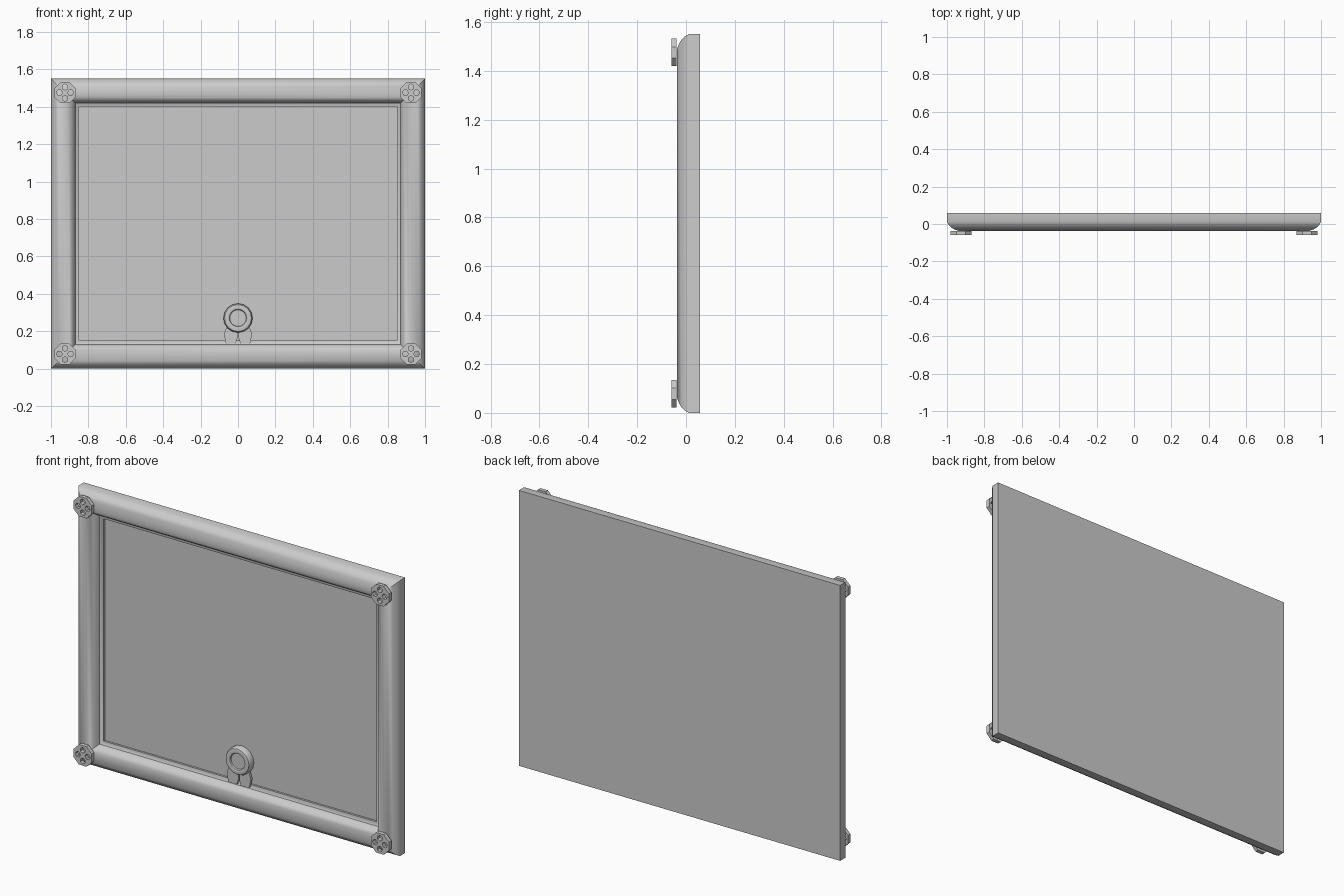
import bpy, bmesh, math

if "Cube" in bpy.data.objects:
    bpy.data.objects.remove(bpy.data.objects["Cube"])

W, H = 2.0, 1.55
grey = bpy.data.materials.new("grey")
grey.diffuse_color = (0.6, 0.6, 0.6, 1)
grey.use_nodes = True
grey.node_tree.nodes["Principled BSDF"].inputs["Base Color"].default_value = grey.diffuse_color


def finish(ob, angle=40):
    ob.data.materials.clear()
    ob.data.materials.append(grey)
    bpy.ops.object.select_all(action='DESELECT')
    ob.select_set(True)
    bpy.context.view_layer.objects.active = ob
    bpy.ops.object.shade_smooth_by_angle(angle=math.radians(angle))


def mesh_object(name, bm, angle=40):
    bmesh.ops.recalc_face_normals(bm, faces=bm.faces)
    me = bpy.data.meshes.new(name)
    bm.to_mesh(me)
    bm.free()
    ob = bpy.data.objects.new(name, me)
    bpy.context.collection.objects.link(ob)
    finish(ob, angle)
    return ob


def plate(name, outlines, depth, loc):
    """Filled flat outlines in x/z (inner ones are holes), thickened along y."""
    cu = bpy.data.curves.new(name, 'CURVE')
    cu.dimensions = '2D'
    cu.fill_mode = 'BOTH'
    cu.extrude = depth / 2
    for pts in outlines:
        s = cu.splines.new('POLY')
        s.points.add(len(pts) - 1)
        for p, (x, z) in zip(s.points, pts):
            p.co = (x, z, 0, 1)
        s.use_cyclic_u = True
    ob = bpy.data.objects.new(name, cu)
    bpy.context.collection.objects.link(ob)
    ob.location = loc
    ob.rotation_euler = (math.pi / 2, 0, 0)
    bpy.ops.object.select_all(action='DESELECT')
    ob.select_set(True)
    bpy.context.view_layer.objects.active = ob
    bpy.ops.object.convert(target='MESH')
    ob = bpy.context.view_layer.objects.active
    finish(ob, 30)
    return ob


def ngon(r, n, cx=0, cz=0, turn=0):
    return [(cx + r * math.cos(turn + i * math.tau / n),
             cz + r * math.sin(turn + i * math.tau / n)) for i in range(n)]


# Moulded frame: profile (inset, y) swept round the mitred rectangle
profile = [(0, 0.058), (0, 0.012), (0.009, -0.004), (0.022, -0.018), (0.04, -0.029),
           (0.06, -0.036), (0.082, -0.037), (0.10, -0.031), (0.115, -0.019),
           (0.125, -0.004), (0.130, 0.012), (0.138, 0.017), (0.150, 0.019), (0.150, 0.030)]
bm = bmesh.new()
rings = []
for d, y in profile:
    x = W / 2 - d
    rings.append([bm.verts.new(c) for c in
                  ((-x, y, d), (x, y, d), (x, y, H - d), (-x, y, H - d))])
for a, b in zip(rings, rings[1:]):
    for i in range(4):
        j = (i + 1) % 4
        bm.faces.new((a[i], a[j], b[j], b[i]))
bm.faces.new(rings[0])      # flat back
bm.faces.new(rings[-1])     # recessed panel
mesh_object("frame_and_panel", bm)

# Pierced corner medallions
for sx in (-1, 1):
    for z in (0.078, H - 0.075):
        holes = [ngon(0.016, 6, 0.03 * math.cos(a), 0.03 * math.sin(a), a)
                 for a in (i * math.pi / 2 for i in range(4))]
        plate("corner_medallion", [ngon(0.061, 8, turn=math.pi / 8)] + holes,
              0.022, (sx * 0.925, -0.049, z))

# Round seal: turned profile (radius, y)
seal = [(0.078, 0.03), (0.078, 0.004), (0.072, -0.006), (0.058, -0.010),
        (0.047, -0.006), (0.044, 0.002)]
N = 16
bm = bmesh.new()
rings = [[bm.verts.new((x, y, z + 0.27)) for x, z in ngon(r, N)] for r, y in seal]
for a, b in zip(rings, rings[1:]):
    for i in range(N):
        j = (i + 1) % N
        bm.faces.new((a[i], a[j], b[j], b[i]))
bm.faces.new(rings[0])
bm.faces.new(rings[-1])
mesh_object("seal", bm)

# Two splayed ribbon tails below the seal
for s in (-1, 1):
    tail = [(s * 0.045, 0.27), (s * 0.075, 0.185), (s * 0.065, 0.135),
            (s * 0.012, 0.135), (s * 0.003, 0.165), (s * 0.003, 0.27)]
    plate("ribbon_tail", [tail], 0.014, (0, 0.014, 0))
